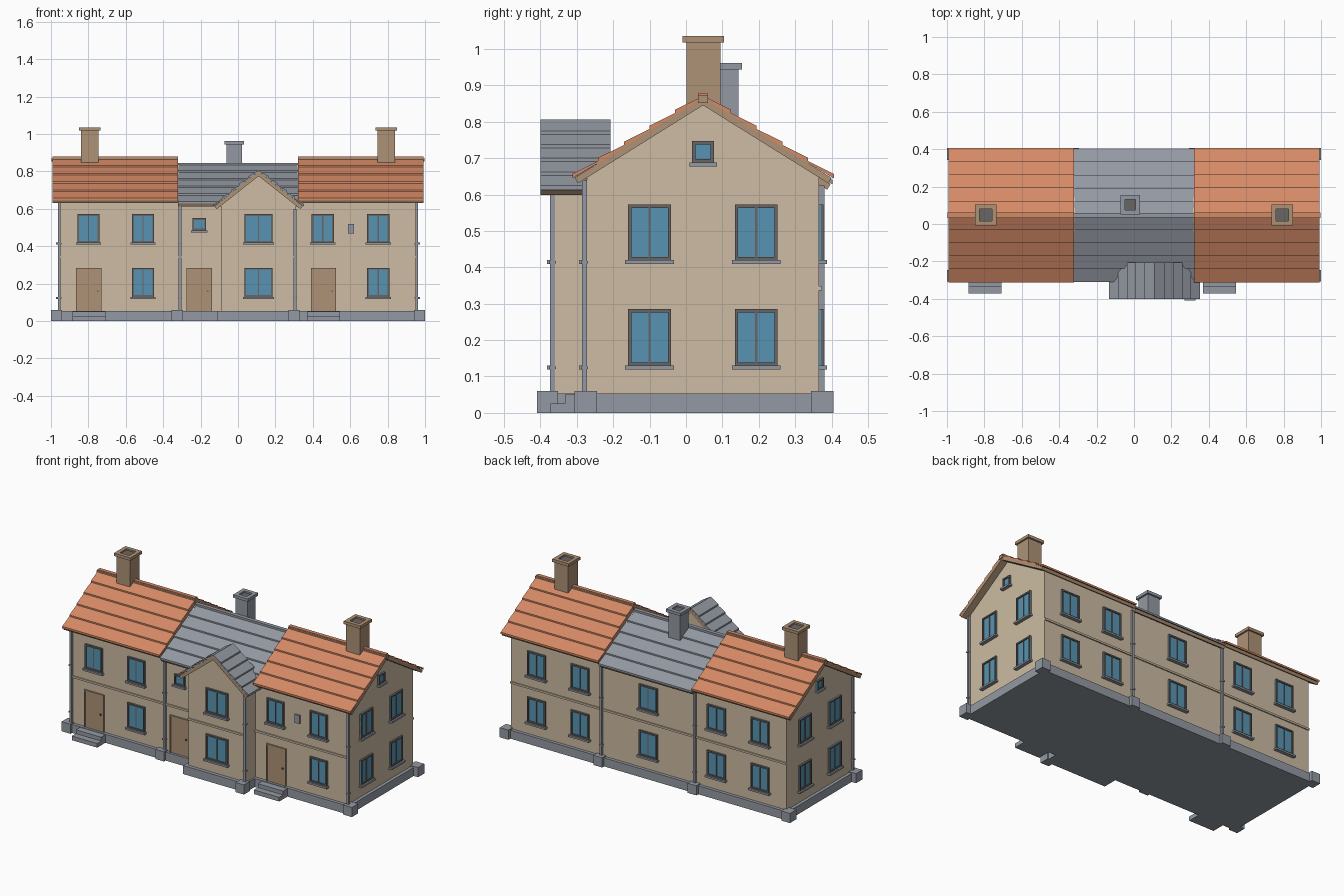
import bpy, bmesh

if "Cube" in bpy.data.objects:
    bpy.data.objects.remove(bpy.data.objects["Cube"])


def mat(name, rgb):
    m = bpy.data.materials.new(name)
    lin = [(c / 255 / 12.92) if c < 10 else ((c / 255 + 0.055) / 1.055) ** 2.4 for c in rgb]
    m.diffuse_color = (*lin, 1)
    m.use_nodes = True
    m.node_tree.nodes["Principled BSDF"].inputs["Base Color"].default_value = m.diffuse_color
    return m


WALL = mat("beige_plaster", (205, 188, 163))
TILE = mat("orange_tile", (214, 138, 102))
GREY = mat("grey_stone", (148, 154, 163))
TAN = mat("tan_wood", (174, 146, 118))
DARK = mat("dark_frame", (105, 102, 100))
GLASS = mat("blue_glass", (88, 148, 178))


def finish(name, bm, material):
    bmesh.ops.recalc_face_normals(bm, faces=bm.faces)
    me = bpy.data.meshes.new(name)
    bm.to_mesh(me)
    bm.free()
    me.materials.append(material)
    ob = bpy.data.objects.new(name, me)
    bpy.context.collection.objects.link(ob)
    return ob


def box(name, x, y, z, material):
    bm = bmesh.new()
    bmesh.ops.create_cube(bm, size=1)
    for v in bm.verts:
        for i, (a, b) in enumerate((x, y, z)):
            v.co[i] = (a + b) / 2 + v.co[i] * abs(b - a)
    return finish(name, bm, material)


def extrude(name, profile, a, b, material, axis="x"):
    """Extrude a (across, height) profile along x or y."""
    bm = bmesh.new()
    place = (lambda p, t: (t, p[0], p[1])) if axis == "x" else (lambda p, t: (p[0], t, p[1]))
    A = [bm.verts.new(place(p, a)) for p in profile]
    B = [bm.verts.new(place(p, b)) for p in profile]
    bm.faces.new(A)
    bm.faces.new(B)
    n = len(profile)
    for i in range(n):
        bm.faces.new((A[i], A[(i + 1) % n], B[(i + 1) % n], B[i]))
    return finish(name, bm, material)


def roof(name, mid, apex, half, eave, a, b, material, axis="x", courses=5, thick=0.021):
    """Tan boarding below, overlapping stepped courses of tiles above."""
    slope = (apex - eave) / half
    for s, side in ((-1, "near"), (1, "far")):
        inset = thick * slope * 0.7
        boards = [(mid, apex), (mid + s * half, eave),
                  (mid + s * (half - inset), eave + inset * slope - thick), (mid, apex - thick)]
        extrude(f"{name}_boards_{side}", boards, a, b, TAN, axis)
        for i in range(courses):
            d0, d1 = half * (1 - i / courses), half * (1 - (i + 1) / courses)
            low = 0.006 if i == 0 else 0
            z0, z1 = apex - d0 * slope, apex - d1 * slope
            tile = [(mid + s * (d0 + 0.006), z0 - 0.004 + low / 2),
                    (mid + s * (d0 + 0.006), z0 + 0.011),
                    (mid + s * d1, z1 + 0.005), (mid + s * d1, z1)]
            extrude(f"{name}_course_{side}_{i}", tile, a, b, material, axis)


def gable(name, mid, half, eave, apex, a, b, axis="x"):
    pts = [(mid - half, 0.04), (mid + half, 0.04), (mid + half, eave), (mid, apex), (mid - half, eave)]
    extrude(name, pts, a, b, WALL, axis)


# Each facade: axis it runs along, wall plane, outward sign
FRONT, PORCH, BACK = ("x", -0.272, -1), ("x", -0.36, -1), ("x", 0.366, 1)
LEFT, RIGHT = ("y", -0.95, -1), ("y", 0.95, 1)


def on_wall(name, face, u, z, d, material):
    axis, plane, s = face
    depth = (plane + s * d[0], plane + s * d[1])
    if axis == "x":
        return box(name, u, depth, z, material)
    return box(name, depth, u, z, material)


def window(face, c, z0, z1, w, f=0.009, mullion=True):
    a, b = c - w / 2, c + w / 2
    on_wall("window_glass", face, (a, b), (z0, z1), (-0.005, 0.005), GLASS)
    for u in ((a, a + f), (b - f, b)):
        on_wall("window_jamb", face, u, (z0, z1), (-0.005, 0.012), DARK)
    for z in ((z0, z0 + f), (z1 - f, z1)):
        on_wall("window_rail", face, (a + f, b - f), z, (-0.005, 0.012), DARK)
    if mullion:
        on_wall("window_mullion", face, (c - 0.003, c + 0.003), (z0 + f, z1 - f), (0, 0.009), DARK)
    on_wall("window_sill", face, (a - 0.008, b + 0.008), (z0 - 0.011, z0), (-0.005, 0.022), GREY)


LOW, HIGH = (0.13, 0.285), (0.42, 0.572)

# Walls
MID = 0.047
for s, n in ((-1, "left"), (1, "right")):
    gable(f"{n}_house_walls", MID, 0.319, 0.648, 0.845, s * 0.95, s * 0.315)
gable("middle_house_walls", MID, 0.319, 0.625, 0.812, -0.315, 0.315)
gable("porch_walls", 0.11, 0.2, 0.619, 0.775, -0.36, -0.21, "y")

# Roofs
for s, n in ((-1, "left"), (1, "right")):
    roof(f"{n}_roof", MID, 0.866, 0.353, 0.646, s * 0.993, s * 0.322, TILE)
    box(f"{n}_ridge_beam", (s * 0.998, s * 0.32), (MID - 0.014, MID + 0.014), (0.852, 0.872), TAN)
    box(f"{n}_ridge_cap", (s * 0.993, s * 0.322), (MID - 0.012, MID + 0.012), (0.86, 0.879), TILE)
roof("middle_roof", MID, 0.834, 0.35, 0.629, -0.322, 0.322, GREY)
box("middle_ridge_cap", (-0.322, 0.322), (MID - 0.012, MID + 0.012), (0.83, 0.846), GREY)
roof("porch_roof", 0.11, 0.801, 0.237, 0.614, -0.40, -0.207, GREY, "y", thick=0.026)

# Plinth and corner blocks
box("plinth", (-0.97, 0.97), (-0.292, 0.386), (0, 0.053), GREY)
box("porch_plinth", (-0.11, 0.32), (-0.382, -0.25), (0, 0.053), GREY)
for s in (-1, 1):
    for y in ((-0.307, -0.245), (0.343, 0.405)):
        box("corner_block", (s * 0.94, s * 1.0), y, (0, 0.06), GREY)
    box("back_block", (s * 0.295, s * 0.355), (0.343, 0.405), (0, 0.06), GREY)
box("front_block", (-0.355, -0.295), (-0.307, -0.245), (0, 0.06), GREY)
box("porch_block", (0.27, 0.328), (-0.41, -0.352), (0, 0.06), GREY)

# Drainpipes with collars
for x, y, top in ((-0.955, -0.279, 0.64), (0.955, -0.279, 0.64), (-0.31, -0.279, 0.625),
                  (0.305, -0.367, 0.6), (-0.322, 0.373, 0.625), (0.322, 0.373, 0.625)):
    box("drainpipe", (x - 0.007, x + 0.007), (y - 0.007, y + 0.007), (0.05, top), GREY)
    for z in (0.12, 0.41):
        box("pipe_collar", (x - 0.01, x + 0.01), (y - 0.01, y + 0.01), (z, z + 0.008), GREY)

# String course between the floors
for face, u in ((FRONT, (-0.95, -0.09)), (FRONT, (0.31, 0.95)), (PORCH, (-0.09, 0.31)), (BACK, (-0.95, 0.95))):
    on_wall("string_course", face, u, (0.336, 0.348), (-0.004, 0.007), WALL)

# Front windows
for c, rows in ((-0.80, [HIGH]), (-0.507, [LOW, HIGH]), (0.453, [HIGH]), (0.75, [LOW, HIGH])):
    for z in rows:
        window(FRONT, c, *z, 0.118)
for z in (LOW, HIGH):
    window(PORCH, 0.11, *z, 0.15)
window(FRONT, -0.207, 0.485, 0.55, 0.072, mullion=False)
on_wall("wall_vent", FRONT, (0.587, 0.62), (0.468, 0.52), (-0.004, 0.01), GREY)

# Back and gable windows
for z in (LOW, HIGH):
    for c in (-0.77, -0.47, 0, 0.47, 0.77):
        window(BACK, c, *z, 0.125)
    for face in (LEFT, RIGHT):
        for c in (-0.1, 0.193):
            window(face, c, *z, 0.118)
for face in (LEFT, RIGHT):
    window(face, MID, 0.688, 0.747, 0.06, mullion=False)

# Doors and steps
for c, steps in ((-0.797, True), (-0.207, False), (0.457, True)):
    on_wall("door_panel", FRONT, (c - 0.06, c + 0.06), (0.05, 0.278), (-0.004, 0.005), TAN)
    for s in (-1, 1):
        on_wall("door_jamb", FRONT, (c + s * 0.06, c + s * 0.068), (0.05, 0.285), (-0.004, 0.01), TAN)
    on_wall("door_head", FRONT, (c - 0.06, c + 0.06), (0.277, 0.285), (-0.004, 0.01), TAN)
    on_wall("door_knob", FRONT, (c + 0.042, c + 0.05), (0.155, 0.163), (0, 0.012), DARK)
    if steps:
        box("lower_step", (c - 0.0875, c + 0.0875), (-0.372, -0.28), (0, 0.026), GREY)
        box("upper_step", (c - 0.0875, c + 0.0875), (-0.333, -0.28), (0, 0.05), GREY)


# Chimneys with an open cap around the flue
def chimney(name, cx, cy, r, z0, top, material):
    box(name + "_stack", (cx - r, cx + r), (cy - r, cy + r), (z0, top - 0.012), material)
    R, h = r + 0.01, r - 0.014
    for s in (-1, 1):
        box(name + "_cap_x", (cx + s * h, cx + s * R), (cy - R, cy + R), (top - 0.018, top), material)
        box(name + "_cap_y", (cx - h, cx + h), (cy + s * h, cy + s * R), (top - 0.018, top), material)
    box(name + "_flue", (cx - h, cx + h), (cy - h, cy + h), (top - 0.02, top - 0.009), DARK)


for s, n in ((-1, "left"), (1, "right")):
    chimney(f"{n}_chimney", s * 0.792, 0.048, 0.047, 0.75, 1.036, TAN)
chimney("middle_chimney", -0.02, 0.103, 0.041, 0.72, 0.962, GREY)
